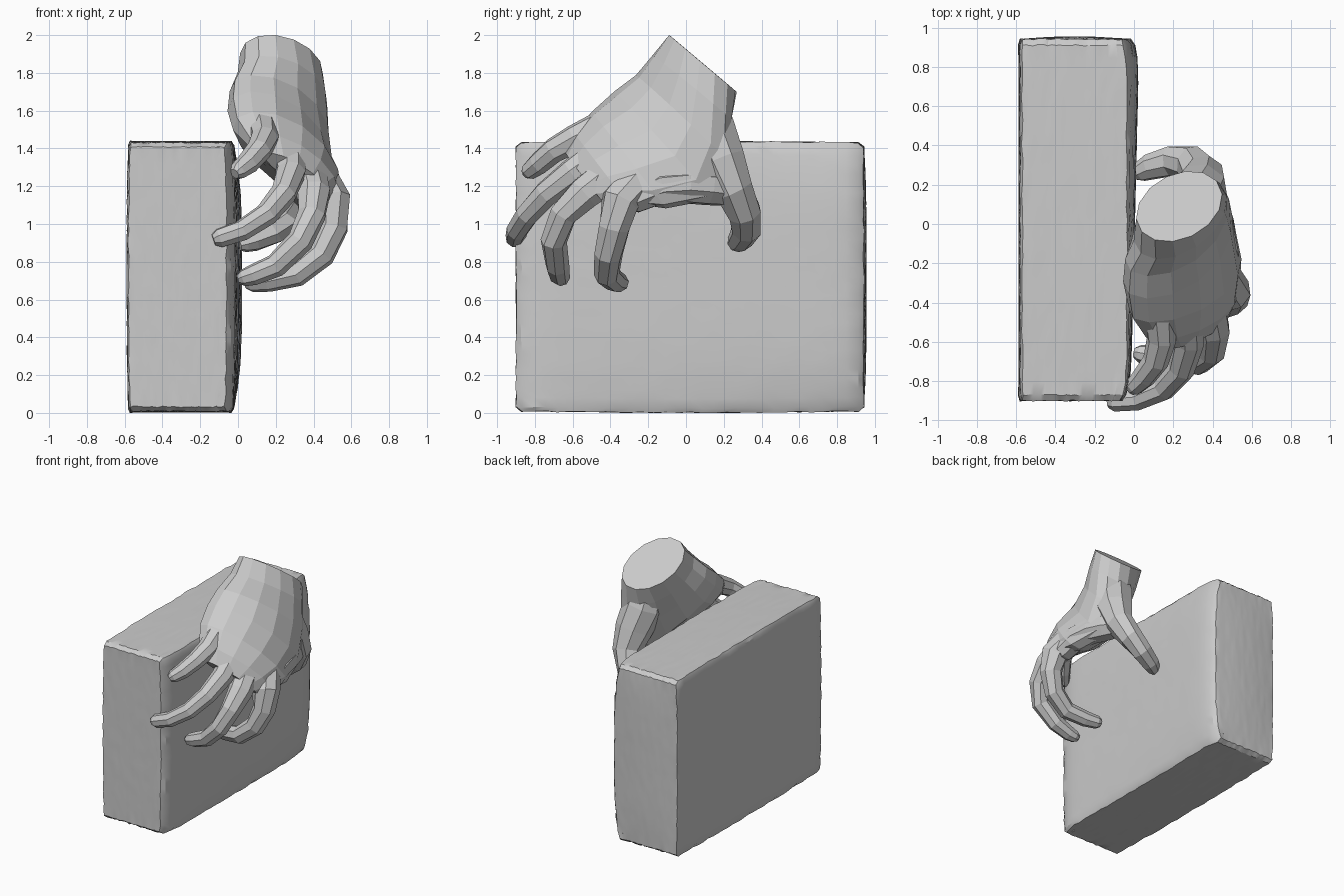
import bpy, bmesh, math, random
from mathutils import Vector

random.seed(4)
if "Cube" in bpy.data.objects:
    bpy.data.objects.remove(bpy.data.objects["Cube"])

grey = bpy.data.materials.new("plain grey")
grey.use_nodes = True
grey.diffuse_color = (0.6, 0.6, 0.6, 1)
grey.node_tree.nodes["Principled BSDF"].inputs["Base Color"].default_value = (0.6, 0.6, 0.6, 1)


def finish(bm, name):
    bmesh.ops.recalc_face_normals(bm, faces=bm.faces)
    mesh = bpy.data.meshes.new(name)
    bm.to_mesh(mesh)
    bm.free()
    mesh.materials.append(grey)
    ob = bpy.data.objects.new(name, mesh)
    bpy.context.collection.objects.link(ob)
    return ob


def loft(name, rings):
    """Skin a row of point rings and cap both ends."""
    bm = bmesh.new()
    rows = [[bm.verts.new(p) for p in ring] for ring in rings]
    n = len(rows[0])
    for r, s in zip(rows, rows[1:]):
        for i in range(n):
            j = (i + 1) % n
            bm.faces.new((r[i], r[j], s[j], s[i]))
    bm.faces.new(rows[0])
    bm.faces.new(rows[-1])
    return finish(bm, name)


def oval(centre, wide, thick, sides, cup=0.0):
    """Elliptical ring; cup bends its two ends towards the palm."""
    c, a, b = Vector(centre), Vector(wide), Vector(thick)
    out = []
    for i in range(sides):
        t = math.tau * i / sides
        out.append(c + a * math.cos(t) + b * (math.sin(t) - cup * math.cos(t) ** 2))
    return out


def finger(name, path, sides=8):
    """Tapered bent tube along (x, y, z, radius) joints with a blunt tip."""
    pts = [Vector(p[:3]) for p in path]
    radii = [p[3] for p in path]
    tip = (pts[-1] - pts[-2]).normalized()
    pts.append(pts[-1] + tip * radii[-1] * 0.6)
    radii.append(radii[-1] * 0.6)
    side = (pts[1] - pts[0]).cross(tip).normalized()
    rings = []
    for i, p in enumerate(pts):
        t = (pts[min(i + 1, len(pts) - 1)] - pts[max(i - 1, 0)]).normalized()
        up = t.cross(side).normalized()
        across = up.cross(t)
        rings.append(oval(p, across * radii[i], up * radii[i], sides))
    return loft(name, rings)


# Slab: finely cut block with softly bulging sides and worn edges
bm = bmesh.new()
bmesh.ops.create_cube(bm, size=1)
bmesh.ops.bevel(bm, geom=bm.edges[:], offset=0.016, segments=1, affect='EDGES')
bmesh.ops.subdivide_edges(bm, edges=[e for e in bm.edges if e.calc_length() > 0.5],
                          cuts=27, use_grid_fill=True)
for v in bm.verts:
    u = v.co.copy()
    v.co = Vector((u.x * 0.55 - 0.303, u.y * 1.84 + 0.02, u.z * 1.42 + 0.72))
    v.co.z += 0.008 * (1 - 4 * u.y ** 2) * (1 if u.z > 0.4 else -1 if u.z < -0.4 else 0)
    bulge = 1 - (2 * u.z) ** 4
    if u.x > 0.4:
        v.co.x += bulge * (0.01 + 0.045 * (u.y + 0.5)) - 0.035 * (2 * u.y) ** 14
    elif u.x < -0.4:
        v.co.x -= bulge * 0.01
    if u.y > 0.47:
        v.co.y += bulge * 0.015 * (1 - 4 * u.x ** 2)
    rim = sum(abs(k) > 0.48 for k in u) > 1
    wear = 0.004 if rim else 0.0012
    v.co += Vector([random.uniform(-wear, wear) for _ in range(3)])
slab = finish(bm, "slab")
bpy.context.view_layer.objects.active = slab
slab.select_set(True)
bpy.ops.object.shade_smooth_by_angle(angle=math.radians(30))

# Wrist and palm: flat-faced loft from the cut wrist to the knuckles
palm = [
    ((0.23, 0.09, 1.85), (0.19, 0.13, -0.11), (0.11, -0.125, 0.105), 0),
    ((0.235, 0.03, 1.72), (0.2, 0.18, -0.14), (0.13, -0.11, 0.10), 0),
    ((0.24, -0.04, 1.58), (0.23, 0.22, -0.2), (0.13, -0.10, 0.10), 0.2),
    ((0.25, -0.14, 1.44), (0.24, 0.24, -0.26), (0.14, -0.10, 0.12), 0.25),
    ((0.285, -0.32, 1.36), (0.26, 0.18, -0.23), (0.12, -0.08, 0.11), 0.25),
    ((0.31, -0.46, 1.31), (0.23, 0.13, -0.17), (0.08, -0.055, 0.07), 0.25),
    ((0.32, -0.55, 1.26), (0.17, 0.09, -0.12), (0.04, -0.03, 0.035), 0.25),
]
loft("palm", [oval(c, a, b, 14, cup) for c, a, b, cup in palm])

# Digits, each rising gradually out of the palm and running to its tip
finger("index_finger", [(0.36, -0.14, 1.33, 0.06), (0.43, -0.26, 1.22, 0.11),
                        (0.495, -0.35, 1.12, 0.105), (0.5, -0.38, 0.98, 0.086),
                        (0.44, -0.41, 0.84, 0.076), (0.31, -0.42, 0.735, 0.068),
                        (0.16, -0.38, 0.7, 0.06), (0.07, -0.35, 0.69, 0.05)])
finger("middle_finger", [(0.33, -0.26, 1.36, 0.06), (0.37, -0.41, 1.26, 0.1),
                         (0.4, -0.54, 1.16, 0.092), (0.39, -0.65, 1.05, 0.076),
                         (0.33, -0.7, 0.91, 0.07), (0.2, -0.68, 0.78, 0.064),
                         (0.08, -0.67, 0.73, 0.056), (0.03, -0.66, 0.715, 0.046)])
finger("ring_finger", [(0.25, -0.3, 1.46, 0.06), (0.27, -0.46, 1.37, 0.09),
                       (0.28, -0.6, 1.27, 0.08), (0.24, -0.74, 1.16, 0.07),
                       (0.15, -0.84, 1.05, 0.063), (0.02, -0.895, 0.965, 0.057),
                       (-0.1, -0.905, 0.925, 0.052)])
finger("little_finger", [(0.12, -0.3, 1.6, 0.06), (0.13, -0.46, 1.51, 0.085),
                         (0.14, -0.59, 1.45, 0.076), (0.11, -0.7, 1.39, 0.067),
                         (0.05, -0.78, 1.32, 0.06), (0.0, -0.83, 1.28, 0.048)])
finger("thumb", [(0.27, 0.07, 1.68, 0.12), (0.3, 0.11, 1.5, 0.155),
                 (0.34, 0.18, 1.33, 0.14), (0.35, 0.25, 1.18, 0.11),
                 (0.29, 0.31, 1.06, 0.092), (0.19, 0.32, 0.97, 0.08),
                 (0.08, 0.29, 0.92, 0.068), (0.03, 0.265, 0.9, 0.052)])

# Skin stretched between the thumb and the index knuckle
finger("thumb_web", [(0.33, 0.24, 1.18, 0.09), (0.37, 0.12, 1.2, 0.105),
                     (0.41, 0.0, 1.21, 0.105), (0.44, -0.14, 1.2, 0.1),
                     (0.46, -0.28, 1.14, 0.09)])
